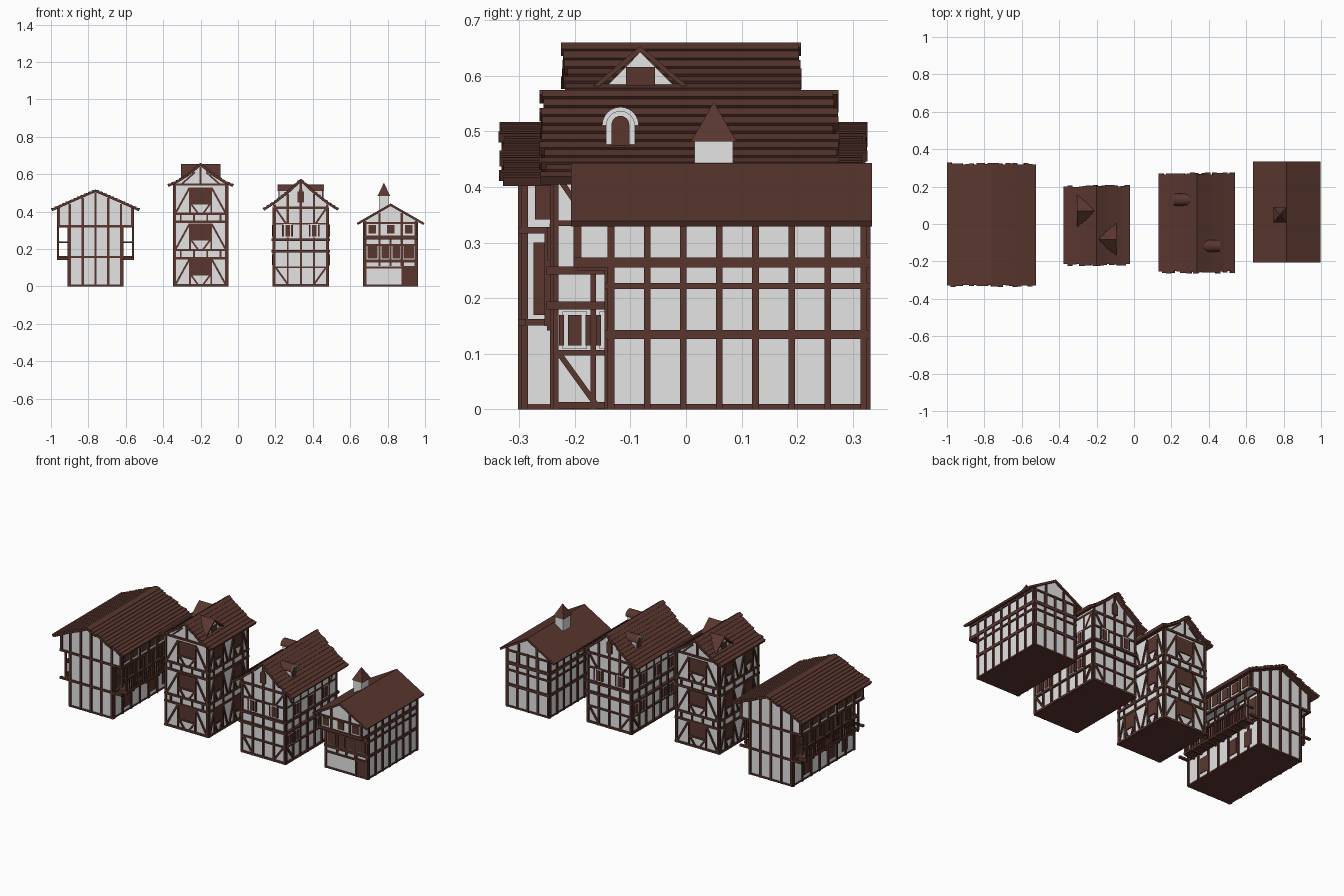
import bpy, bmesh, math, random
from mathutils import Vector, Matrix

if "Cube" in bpy.data.objects:
    bpy.data.objects.remove(bpy.data.objects["Cube"])

random.seed(4)
Z = Vector((0, 0, 1))


def material(name, col):
    m = bpy.data.materials.new(name)
    m.diffuse_color = (*col, 1)
    m.use_nodes = True
    m.node_tree.nodes["Principled BSDF"].inputs["Base Color"].default_value = m.diffuse_color
    return m


PLASTER = material("plaster white", (0.78, 0.78, 0.78))
WOOD = material("timber brown", (0.10, 0.037, 0.028))


def prism(bm, pts, a, b, axis="y"):
    """Extrude a closed profile (x,z) along y, or (y,z) along x."""
    put = (lambda p, t: (p[0], t, p[1])) if axis == "y" else (lambda p, t: (t, p[0], p[1]))
    r0 = [bm.verts.new(put(p, a)) for p in pts]
    r1 = [bm.verts.new(put(p, b)) for p in pts]
    bm.faces.new(r0)
    bm.faces.new(r1[::-1])
    for i in range(len(pts)):
        j = (i + 1) % len(pts)
        bm.faces.new((r0[i], r0[j], r1[j], r1[i]))


def box(bm, x0, x1, y0, y1, z0, z1):
    prism(bm, [(x0, z0), (x1, z0), (x1, z1), (x0, z1)], y0, y1)


def bar(bm, F, u0, z0, u1, z1, w=0.012, d=0.014):
    """Beam lying on a facade F = (origin, u axis, normal, half width)."""
    o, ua, n, _ = F
    p, q = o + ua * u0 + Z * z0, o + ua * u1 + Z * z1
    v = q - p
    k = v.normalized()
    s = k.cross(n)
    m = Matrix((s * w, v, n * d)).transposed().to_4x4()
    m.translation = (p + q) / 2
    bmesh.ops.create_cube(bm, size=1, matrix=m)


def plate(bm, F, u, z0, z1, w, d=0.008):
    bar(bm, F, u, z0, u, z1, w, d)


def facades(cx, hx, y0, y1):
    ym, hy = (y0 + y1) / 2, (y1 - y0) / 2
    X, Y = Vector((1, 0, 0)), Vector((0, 1, 0))
    return [(Vector((cx, y0, 0)), X, -Y, hx), (Vector((cx, y1, 0)), -X, Y, hx),
            (Vector((cx + hx, ym, 0)), Y, X, hy), (Vector((cx - hx, ym, 0)), -Y, -X, hy)]


def spread(h, n):
    return [-h + 2 * h * i / (n - 1) for i in range(n)]


class House:
    def __init__(self, name, cx, prof):
        self.name, self.cx, self.prof = name, cx, prof
        self.wall, self.wood, self.roof = bmesh.new(), bmesh.new(), bmesh.new()

    def rz(self, dx):
        dx = abs(dx)
        for (a, za), (b, zb) in zip(self.prof, self.prof[1:]):
            if dx <= b + 1e-6:
                return za + (zb - za) * (dx - a) / (b - a)

    def body(self, outline, y0, y1):
        """Walls with gable: outline is the right half from floor to eave."""
        hw = outline[-1][0]
        half = outline + [(hw, self.rz(hw) - 0.012)]
        half += [(d, z - 0.012) for d, z in reversed(self.prof) if 0 < d < hw]
        pts = half + [(0, self.prof[0][1] - 0.012)] + [(-d, z) for d, z in reversed(half)]
        prism(self.wall, [(self.cx + d, z) for d, z in pts], y0, y1)

    def planks(self, y0, y1, n, jit=0.006, lift=0.005, t=0.012):
        L = [0]
        for (a, za), (b, zb) in zip(self.prof, self.prof[1:]):
            L.append(L[-1] + math.hypot(b - a, zb - za))

        def at(s):
            for i in range(len(L) - 1):
                if s <= L[i + 1] + 1e-6:
                    return Vector(self.prof[i]).lerp(Vector(self.prof[i + 1]), (s - L[i]) / (L[i + 1] - L[i]))
        for sx in (1, -1):
            for i in range(n):
                a, b = at(L[-1] * i / n), at(L[-1] * (i + 1) / n)
                k = (b - a).normalized()
                nn = Vector((-k.y, k.x))
                q = [a - nn * t, b - nn * t, b + nn * lift, a]
                prism(self.roof, [(self.cx + sx * p.x, p.y) for p in q],
                      y0 + random.uniform(0, 2 * jit), y1 - random.uniform(0, 2 * jit))

    def gable_studs(self, F, z0, us):
        for u in us:
            bar(self.wood, F, u, z0, u, self.rz(u) - 0.016)

    def finish(self):
        for part, bm, m in (("walls", self.wall, PLASTER), ("timbers", self.wood, WOOD), ("roof", self.roof, WOOD)):
            bmesh.ops.recalc_face_normals(bm, faces=bm.faces)
            me = bpy.data.meshes.new(self.name + "_" + part)
            bm.to_mesh(me)
            bm.free()
            me.materials.append(m)
            bpy.context.collection.objects.link(bpy.data.objects.new(me.name, me))


# --- Long house with side balconies ---
h = House("balcony_house", -0.762, [(0, .517), (.12, .465), (.236, .413)])
w, cx = h.wood, h.cx
h.body([(.143, .006), (.143, .32), (.2, .32)], -.295, .285)
box(w, cx - .145, cx + .145, -.3, .29, 0, .01)
h.planks(-.338, .328, 12)
Fs, Fu = facades(cx, .143, -.295, .285), facades(cx, .2, -.295, .285)
for F in Fs[:2]:
    h.gable_studs(F, 0, spread(.137, 5))
    for z in (.157, .322):
        bar(w, F, -.205, z, .205, z)
    for u in (-.195, .195):
        bar(w, F, u, .32, u, .425)
for F, G in zip(Fs[2:], Fu[2:]):
    for z in (.157, .322):
        bar(w, F, -.295, z, .295, z)
    bar(w, G, -.295, .322, .295, .322)
    bar(w, G, -.295, .415, .295, .415)
    for u in spread(.285, 8):
        bar(w, G, u, .32, u, .42)
        bar(w, F, u, 0, u, .32)
    for u in spread(.244, 7):                        # attic openings, upper doors
        plate(w, G, u, .342, .402, .045)
        plate(w, F, u, .17, .3, .05)
    for u in (-.16, .08, .2):                        # ground windows
        plate(w, F, u, .03, .12, .055)
    bar(w, G, -.25, .157, .25, .157)                 # balcony rails and posts
    bar(w, G, -.25, .237, .25, .237, .009)
    for u in spread(.245, 7):
        bar(w, G, u, .15, u, .32, .01, .01)
    for u in spread(.235, 25):
        bar(w, G, u, .157, u, .237, .005, .005)
for s in (1, -1):
    x0, x1 = sorted((cx + s * .14, cx + s * .2))
    box(w, x0, x1, -.25, .24, .15, .162)
    for y in (-.25, .24):
        box(w, x0, x1, y - .004, y + .004, .232, .241)
    for u in spread(.24, 9):                         # joists
        box(w, x0 - .006, x1 + .006, u - .01, u, .142, .152)
h.finish()

# --- Tall three-storey house with gabled dormers ---
h = House("tall_house", -.2, [(0, .66), (.06, .607), (.13, .563), (.176, .543)])
w, cx = h.wood, h.cx
h.body([(.141, .006)], -.195, .175)
box(w, cx - .143, cx + .143, -.2, .18, 0, .01)
h.planks(-.225, .21, 9)
for i, F in enumerate(facades(cx, .141, -.195, .175)):
    hw = F[3]
    for z in (.007, .15, .195, .345, .388, .545):
        bar(w, F, -hw - .006, z, hw + .006, z)
    for u in (-hw + .004, hw - .004):
        bar(w, F, u, 0, u, .55)
    for z0 in (.007, .195, .388):
        bays = (0,) if i < 2 else (-hw / 2, hw / 2)
        hb = hw / len(bays)
        for c in bays:
            ww = .105 if i < 2 else .07
            top = z0 + .14
            plate(w, F, c, z0 + .055, top, ww)
            bar(w, F, c - ww / 2 - .006, z0 + .055, c + ww / 2 + .006, z0 + .055, .01)
            for s in (1, -1):
                bar(w, F, c + s * (ww / 2 + .004), z0, c + s * (ww / 2 + .004), top, .009)
                bar(w, F, c + s * .012, z0, c + s * ww / 2, z0 + .055, .009)
                bar(w, F, c + s * (hb - .008), z0 + .005, c + s * (ww / 2 + .006), top, .01)
    for z0 in (.15, .345):
        for u in spread(hw * .75, 4):
            bar(w, F, u, z0, u, z0 + .045, .01)
    if i < 2:                                        # gable framing
        bar(w, F, 0, .545, 0, .64, .01)
        for s in (1, -1):
            bar(w, F, s * .1, .548, s * .03, .61, .009)
for s, yc in ((1, -.082), (-1, .07)):
    xe = cx + s * .098
    prism(h.wall, [(yc - .07, .572), (yc + .07, .572), (yc, .643)], cx, xe, "x")
    for t in (1, -1):
        prism(h.roof, [(yc, .643), (yc + t * .084, .573), (yc + t * .084, .583), (yc, .654)], cx, xe + s * .008, "x")
    plate(w, (Vector((xe, yc, 0)), Vector((0, s, 0)), Vector((s, 0, 0)), 0), 0, .575, .616, .052)
h.finish()

# --- Shuttered house with arched dormers ---
h = House("arched_dormer_house", .336, [(0, .575), (.06, .518), (.14, .455), (.202, .415)])
w, cx = h.wood, h.cx
h.body([(.141, .006), (.141, .245), (.148, .25)], -.238, .24)
box(w, cx - .143, cx + .143, -.242, .244, 0, .01)
h.planks(-.264, .276, 11)
for i, F in enumerate(facades(cx, .144, -.238, .24)):
    hw = F[3]
    for z, t in ((.007, .012), (.102, .01), (.187, .014), (.25, .014), (.335, .01), (.42, .012)):
        e = .012 if z in (.187, .25) else 0
        bar(w, F, -hw - e, z, hw + e, z, t, .014 + e)
    us = spread(hw - .004, 5 if i < 2 else 8)
    for u in us:
        bar(w, F, u, 0, u, .42 if i > 1 else .25, .01)
    if i < 2:
        h.gable_studs(F, .25, us)
        wins = [(-.071, .268, .328), (.071, .268, .328)]
        plate(w, F, 0, .448, .508, .034, .016)       # gable window
        plate(w, F, 0, .508, .518, .02, .016)
    else:
        m = [(a + b) / 2 for a, b in zip(us, us[1:])]
        wins = [(u, .115, .17) for u in (m[0], m[1], m[4], m[5])] + [(u, .268, .328) for u in (m[1], m[3], m[5])]
    for u, z0, z1 in wins:
        plate(h.wall, F, u, z0 - .006, z1 + .006, .044, .016)
        plate(w, F, u, z0, z1, .024, .022)
        for s in (1, -1):
            plate(w, F, u + s * .024, z0, z1, .009, .022)
    for s in (1, -1):                                # corner braces
        bar(w, F, s * (hw - .075), .01, s * (hw - .01), .1, .01)
        bar(w, F, s * (hw - .065), .335, s * (hw - .01), .415, .01)


def arch(yc, r, z0, zc):
    a = [math.pi * k / 12 for k in range(13)]
    return [(yc + r, z0)] + [(yc + r * math.cos(t), zc + r * math.sin(t)) for t in a] + [(yc - r, z0)]


for s, yc in ((1, -.118), (-1, .13)):
    xe = cx + s * .116
    prism(h.wall, arch(yc, .026, .455, .512), cx + s * .04, xe, "x")
    prism(w, arch(yc, .016, .475, .512), xe - s * .01, xe + s * .004, "x")
    out, inn = arch(yc, .033, .5, .511)[1:-1], arch(yc, .025, .5, .511)[1:-1]
    prism(h.roof, out + inn[::-1], cx + s * .03, xe + s * .006, "x")
    prism(h.wall, out + inn[::-1], xe + s * .0061, xe + s * .009, "x")
h.finish()

# --- Low house with overhanging gable and turret ---
h = House("turret_house", .816, [(0, .443), (.181, .339)])
w, cx = h.wood, h.cx
h.body([(.14, .255)], -.195, .325)
box(h.wall, cx - .14, cx + .14, -.14, .325, .006, .26)
box(w, cx - .143, cx + .143, -.145, .33, 0, .01)
h.planks(-.207, .335, 1, 0, 0)
Fs, Fu = facades(cx, .14, -.14, .325), facades(cx, .14, -.195, .325)
for i, F in enumerate(Fs):
    hw = F[3]
    for z, t in ((.135, .016), (.222, .01)):
        bar(w, F, -hw - .005, z, hw + .005, z, t)
    bar(w, Fu[i], -Fu[i][3] - .005, .264, Fu[i][3] + .005, .264, .018)
    bar(w, Fu[i], -Fu[i][3], .338, Fu[i][3], .338, .01)
    if i:
        us = spread(hw - .005, 8 if i > 1 else 5)
        for u in us:
            bar(w, F, u, 0, u, .345)
    if i < 2:
        h.gable_studs(Fu[i], .26, [-.135, -.06, .06, .135])
F = Fs[0]
for u in (-.135, -.06, 0, .06, .135):
    bar(w, F, u, .11, u, .26)
for u in (-.135, .065, .135):
    bar(w, F, u, 0, u, .135)
bar(w, F, -.14, .1, .14, .1, .01)
plate(w, F, .1, .01, .11, .07)                       # door
for u, ww in ((-.097, .055), (-.03, .04), (.03, .04), (.097, .055)):
    plate(w, F, u, .148, .215, ww)
for u in (-.097, .0, .097):                          # small gable windows
    plate(w, Fu[0], u, .282, .328, .04)
box(w, cx - .14, cx + .14, -.195, -.14, .25, .258)   # overhang underside
tx, ty = .78, .05
box(h.wall, tx - .027, tx + .027, ty - .035, ty + .035, .38, .484)
bmesh.ops.create_cone(h.roof, cap_ends=True, segments=4, radius1=.058, radius2=.001, depth=.07,
                      matrix=Matrix.Translation((tx, ty, .517)) @ Matrix.Diagonal((.85, 1, 1, 1)) @ Matrix.Rotation(math.pi / 4, 4, "Z"))
h.finish()
